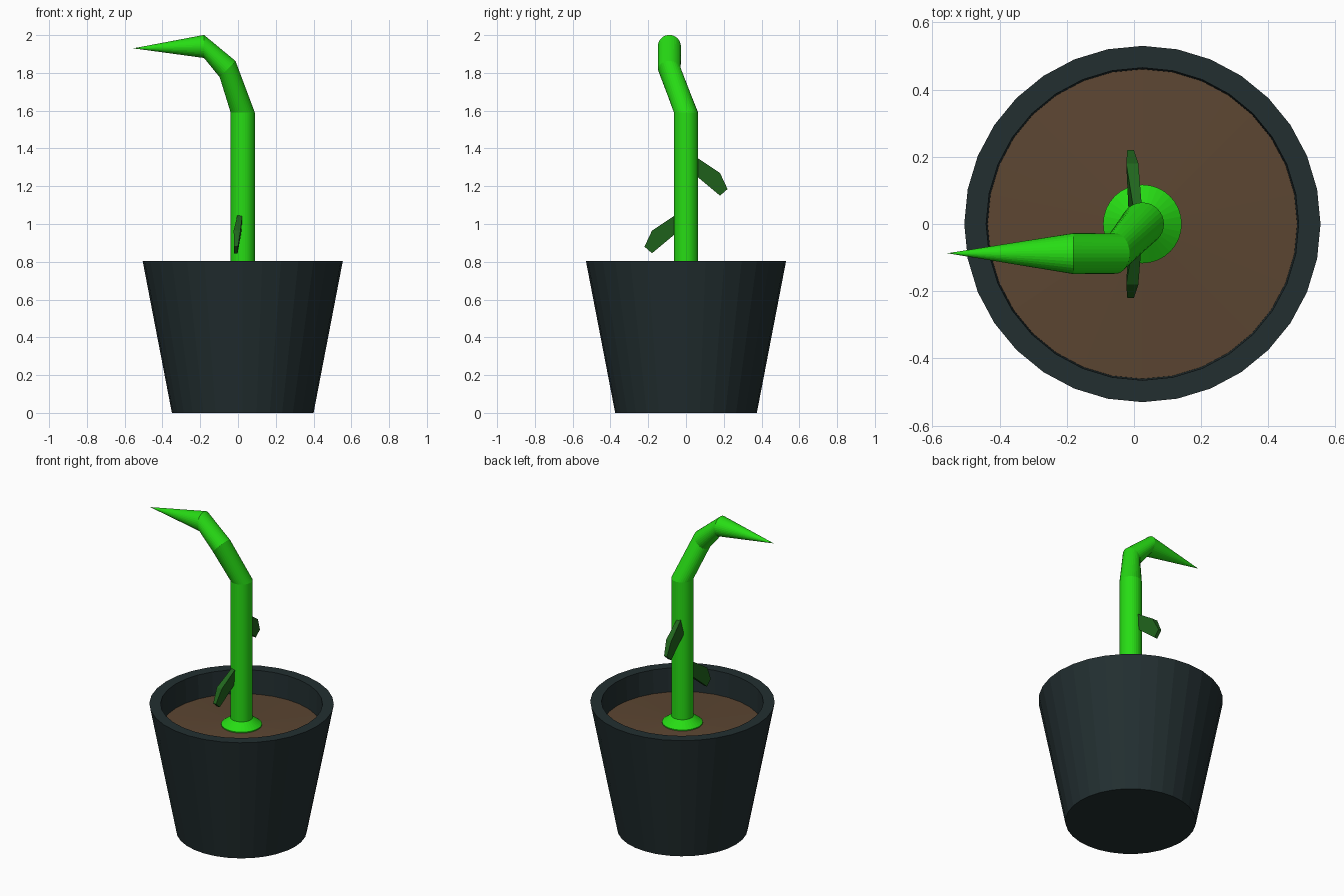
import bpy, bmesh
from math import sin, cos, tau, radians

if "Cube" in bpy.data.objects:
    bpy.data.objects.remove(bpy.data.objects["Cube"])

SIDES = 32
CX = 0.025  # pot and stem axis


def material(name, rgb):
    m = bpy.data.materials.new(name)
    m.diffuse_color = (*rgb, 1)
    m.use_nodes = True
    m.node_tree.nodes["Principled BSDF"].inputs["Base Color"].default_value = m.diffuse_color
    return m


def finish(bm, name, mat):
    bmesh.ops.recalc_face_normals(bm, faces=bm.faces)
    me = bpy.data.meshes.new(name)
    bm.to_mesh(me)
    bm.free()
    me.materials.append(mat)
    ob = bpy.data.objects.new(name, me)
    bpy.context.collection.objects.link(ob)
    return ob


def sweep(name, rings, mat):
    """Skin rings of (x, y, z, radius, lean in degrees); radius 0 is a point."""
    bm = bmesh.new()
    prev = None
    for x, y, z, r, lean in rings:
        a = radians(lean)
        if r == 0:
            cur = [bm.verts.new((x, y, z))] * SIDES
        else:
            cur = []
            for i in range(SIDES):
                t = tau * i / SIDES
                u, v = r * cos(t), r * sin(t)
                cur.append(bm.verts.new((x + u * cos(a), y + v, z + u * sin(a))))
        if prev:
            for i in range(SIDES):
                j = (i + 1) % SIDES
                quad = dict.fromkeys((prev[i], prev[j], cur[j], cur[i]))
                bm.faces.new(list(quad))
        prev = cur
    return finish(bm, name, mat)


def leaf(name, side, z0, mat):
    """Thin pointed plate hanging out of the stem towards +y or -y."""
    # outline: distance from stem, height, centre x, half thickness
    outline = [(0.03, 0.065, 0.013, 0.012), (0.18, -0.035, -0.005, 0.018),
               (0.22, -0.12, -0.010, 0.010), (0.18, -0.155, -0.012, 0.010),
               (0.03, -0.03, 0.002, 0.018)]
    bm = bmesh.new()
    a = [bm.verts.new((x - h, side * d, z0 + z)) for d, z, x, h in outline]
    b = [bm.verts.new((x + h, side * d, z0 + z)) for d, z, x, h in outline]
    bm.faces.new(a)
    bm.faces.new(b)
    for i in range(len(a)):
        j = (i + 1) % len(a)
        bm.faces.new((a[i], a[j], b[j], b[i]))
    return finish(bm, name, mat)


pot_mat = material("pot_dark", (0.016, 0.028, 0.030))
soil_mat = material("soil_brown", (0.107, 0.061, 0.032))
stem_mat = material("stem_green", (0.02, 0.72, 0.007))
leaf_mat = material("leaf_green", (0.015, 0.13, 0.012))

# Pot: tapered outside, flat rim, recessed inside
sweep("pot", [(CX, 0, 0, 0, 0), (CX, 0, 0, 0.375, 0), (CX, 0, 0.805, 0.53, 0),
              (CX, 0, 0.805, 0.465, 0), (CX, 0, 0.64, 0.46, 0),
              (CX, 0, 0.64, 0, 0)], pot_mat)

# Soil: very shallow mound
sweep("soil", [(CX, 0, 0.655, 0.462, 0), (CX, 0, 0.68, 0, 0)], soil_mat)

# Stem: flared foot, straight shaft, bent neck and pointed tip
sweep("stem", [(CX, 0, 0.66, 0, 0), (CX, 0, 0.66, 0.117, 0),
               (CX, 0, 0.68, 0.117, 0), (CX, 0, 0.72, 0.064, 0),
               (CX, 0, 1.59, 0.064, 0), (-0.055, -0.088, 1.82, 0.06, 46),
               (-0.18, -0.088, 1.94, 0.061, 90), (-0.555, -0.087, 1.93, 0, 0)],
      stem_mat)

# Leaves: low one in front, high one behind
leaf("front_leaf", -1, 1.0, leaf_mat)
leaf("back_leaf", 1, 1.305, leaf_mat)
